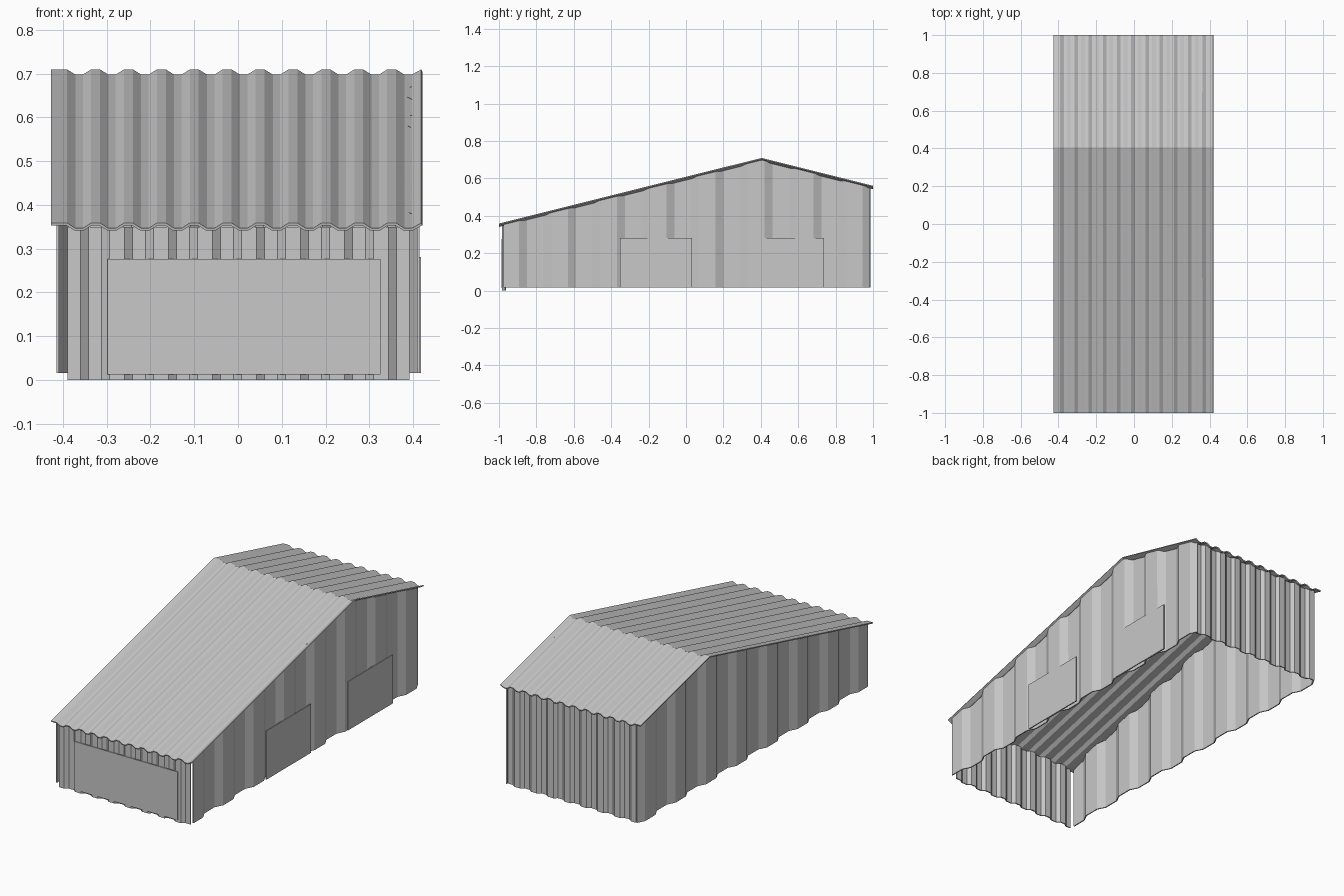
import bpy
import bmesh

cube = bpy.data.objects.get("Cube")
if cube:
    bpy.data.objects.remove(cube, do_unlink=True)

# Single sheet metal colour
steel = bpy.data.materials.new("galvanised grey")
steel.use_nodes = True
GREY = (0.58, 0.58, 0.58, 1.0)
steel.diffuse_color = GREY
steel.node_tree.nodes["Principled BSDF"].inputs["Base Color"].default_value = GREY

# Roof outline: front eave, ridge, back eave as (y, z of wave crest)
EAVE_F, RIDGE, EAVE_B = (-1.0, 0.359), (0.405, 0.710), (1.0, 0.561)


def roof_z(y):
    a, b = (EAVE_F, RIDGE) if y < RIDGE[0] else (RIDGE, EAVE_B)
    return a[1] + (b[1] - a[1]) * (y - a[0]) / (b[0] - a[0])


def wave(start, end, fall, period, slope, extra=()):
    """Trapezoid corrugation: list of (distance, height 0..1) from start to end."""
    knots = []
    for k in range(-15, 16):
        c = fall + k * period
        h, s = period / 2, slope / 2
        knots += [(c - s, 1), (c + s, 0), (c + h - s, 0), (c + h + s, 1)]

    def height(u):
        for (a, ha), (b, hb) in zip(knots, knots[1:]):
            if a <= u <= b:
                return ha + (hb - ha) * (u - a) / (b - a)
        return 0

    stops = [start, end, *extra] + [k[0] for k in knots if start + 0.005 < k[0] < end - 0.005]
    return [(u, height(u)) for u in sorted(stops)]


def add_sheet(name, rows, thickness=0.006):
    """Skin a grid of point rows and give it sheet thickness."""
    bm = bmesh.new()
    grid = [[bm.verts.new(p) for p in row] for row in rows]
    for r0, r1 in zip(grid, grid[1:]):
        for i in range(len(r0) - 1):
            bm.faces.new((r0[i], r0[i + 1], r1[i + 1], r1[i]))
    mesh = bpy.data.meshes.new(name)
    bm.to_mesh(mesh)
    bm.free()
    mesh.materials.append(steel)
    obj = bpy.data.objects.new(name, mesh)
    bpy.context.collection.objects.link(obj)
    mod = obj.modifiers.new("sheet thickness", "SOLIDIFY")
    mod.thickness = thickness
    mod.offset = 0
    return obj


# Corrugated roof running over the ridge
ribs = wave(-0.427, 0.420, -0.382, 0.0752, 0.019)
ribs[0] = (ribs[0][0], 1)
ribs[-1] = (ribs[-1][0], 1)
add_sheet("roof", [[(x, y, z - 0.003 - 0.012 * (1 - h)) for x, h in ribs]
                   for y, z in (EAVE_F, RIDGE, EAVE_B)])

# Long side walls with wide corrugations, cut to the roof line
side = wave(-0.975, 0.983, -0.872, 0.2625, 0.043, extra=(RIDGE[0],))
for name, sign in (("left_wall", 1), ("right_wall", -1)):
    add_sheet(name, [[(sign * (0.390 + 0.022 * h), y, 0.016) for y, h in side],
                     [(sign * (0.390 + 0.022 * h), y, roof_z(y) - 0.012) for y, h in side]])

# End walls with narrower corrugations
end = wave(-0.390, 0.392, -0.352, 0.1006, 0.018)
for name, sign, base, inner in (("front_wall", -1, 0.0, 0.966), ("back_wall", 1, 0.016, 0.970)):
    top = roof_z(sign * 0.98) - 0.014
    add_sheet(name, [[(x, sign * (inner + 0.014 * h), z) for x, h in end]
                     for z in (base, top)])

# Flat front door
add_sheet("front_door", [[(x, -0.984, z) for x in (-0.298, 0.326)] for z in (0.013, 0.276)])

# Two flat doors on the left side
for name, y0, y1 in (("side_door_front", -0.352, 0.032), ("side_door_back", 0.352, 0.737)):
    add_sheet(name, [[(0.415, y, z) for y in (y0, y1)] for z in (0.016, 0.281)])
